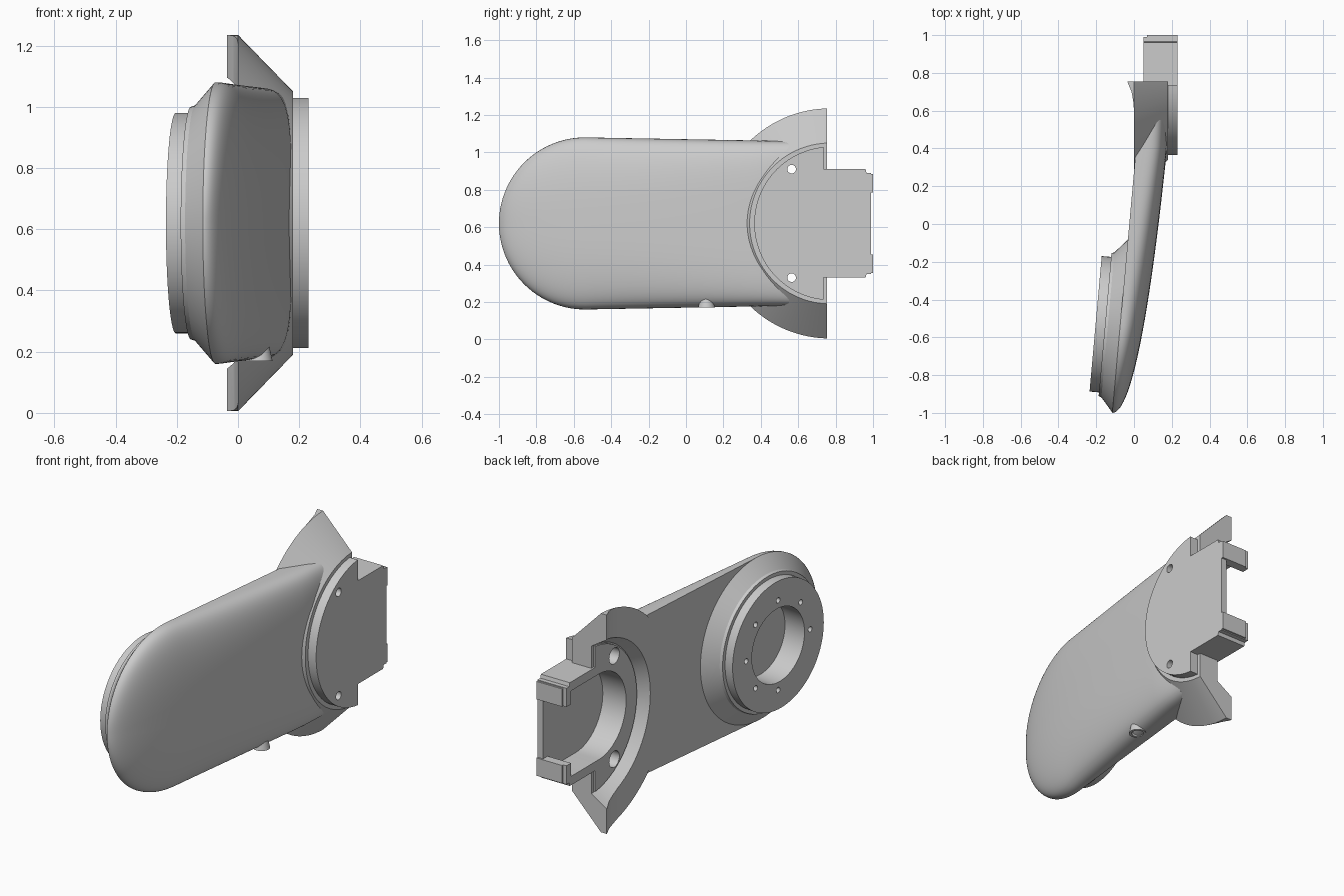
import bpy, bmesh, math
from mathutils import Vector

old = bpy.data.objects.get("Cube")
if old:
    bpy.data.objects.remove(old, do_unlink=True)

grey = bpy.data.materials.new("matte grey")
grey.use_nodes = True
grey.diffuse_color = (0.6, 0.6, 0.6, 1)
for node in grey.node_tree.nodes:
    if node.type == 'BSDF_PRINCIPLED':
        node.inputs["Base Color"].default_value = (0.6, 0.6, 0.6, 1)

MID = 0.62      # height of the centre line
HUB = 0.77      # y of the rear mount centre


def loft(name, rings):
    """Closed solid through rings of equal point count."""
    bm = bmesh.new()
    loops = [[bm.verts.new(p) for p in ring] for ring in rings]
    n = len(loops[0])
    for a, b in zip(loops, loops[1:]):
        for i in range(n):
            j = (i + 1) % n
            bm.faces.new((a[i], a[j], b[j], b[i]))
    bm.faces.new(loops[0][::-1])
    bm.faces.new(loops[-1])
    bmesh.ops.recalc_face_normals(bm, faces=bm.faces[:])
    mesh = bpy.data.meshes.new(name)
    bm.to_mesh(mesh)
    bm.free()
    ob = bpy.data.objects.new(name, mesh)
    bpy.context.collection.objects.link(ob)
    mesh.materials.append(grey)
    return ob


def lathe(name, profile, origin, axis, n=72):
    """Solid of revolution from (height, radius) pairs."""
    q = Vector(axis).to_track_quat('Z', 'Y')
    turn = [2 * math.pi * i / n for i in range(n)]
    return loft(name, [[Vector(origin) + q @ Vector((r * math.cos(a), r * math.sin(a), h))
                        for a in turn] for h, r in profile])


def prism(name, pts, lo, hi, axis):
    """Outline extruded along x or z."""
    place = (lambda h, u, v: (h, u, v)) if axis == 'x' else (lambda h, u, v: (u, v, h))
    return loft(name, [[place(h, u, v) for u, v in pts] for h in (lo, hi)])


def cut(targets, cutter):
    """Subtract the cutter from every target, then discard it."""
    cutter.hide_render = True
    for ob in targets:
        mod = ob.modifiers.new("cut", 'BOOLEAN')
        mod.operation = 'DIFFERENCE'
        mod.solver = 'EXACT'
        mod.object = cutter
        bpy.context.view_layer.objects.active = ob
        bpy.ops.object.modifier_apply(modifier=mod.name)
    bpy.data.objects.remove(cutter, do_unlink=True)


def mirrored(half):
    """Complete a (y, offset) outline symmetric about the centre line."""
    return [(y, MID + o) for y, o in half] + [(y, MID - o) for y, o in reversed(half) if o > 0]


# Arm body: soft sections that grow from the rounded nose
def section(y, n=48):
    u = y + 1
    x_in = -0.115 + 0.09 * u
    depth = min(-0.115 + 0.245 * math.sqrt(u), 0.175) - x_in
    if y < -0.54:
        w = math.sqrt(0.46 ** 2 - (y + 0.54) ** 2)
    else:
        w = 0.46 - 0.018 * (y + 0.54)
    power = 2 / (2.4 + 0.7 * u + 0.5 * u ** 3)
    ring = []
    for i in range(n + 1):
        a = math.pi * i / n
        c, s = math.cos(a), max(math.sin(a), 0)
        s = 0 if i in (0, n) else s
        ring.append((x_in + depth * s ** power, y,
                     MID + w * math.copysign(abs(c) ** power, c)))
    return ring


STEPS = 44
body = loft("arm_body", [section(-0.9995 + 1.55 * (i / STEPS) ** 2) for i in range(STEPS + 1)])

# Teardrop scoop in the nose
scoop = lathe("scoop_cutter", [(0.27 * math.sin(t), max(math.cos(t), 0.01)) for t in
              [math.pi * (i / 24 - 0.5) for i in range(25)]], (0, 0, 0), (0, 0, 1), 40)
tilt = math.radians(17.4)
for v in scoop.data.vertices:
    across, side, along = v.co.x * 0.055, v.co.y * 0.055, v.co.z
    v.co = (-0.012 + across * math.cos(tilt) + along * math.sin(tilt),
            -0.715 - across * math.sin(tilt) + along * math.cos(tilt), MID + side)
cut([body], scoop)

# Round flange on the inner side, with a bore and bolt holes
out = Vector((-1, 0.09, 0)).normalized()
centre = Vector((-0.0736, -0.54, MID))
flange = lathe("round_flange", [(0, 0.46), (0.065, 0.385), (0.08, 0.38), (0.08, 0.36),
                                (0.13, 0.36)], centre, out, 96)
cut([flange], lathe("bore_cutter", [(-0.1, 0.208), (0.2, 0.208)], centre, out))
along = Vector((0.09, 1, 0)).normalized()
for k in range(8):
    if k != 5:
        a = math.pi * k / 4
        # angle zero points to the rear, quarter turn points up
        spot = centre - along * 0.252 * math.cos(a + math.pi) + Vector((0, 0, 0.252 * math.sin(a)))
        cut([flange], lathe("bolt_cutter", [(0.05, 0.015), (0.2, 0.015)], spot, out, 20))

# Flared rear skirt, trimmed flat behind and curved at the lips
hub = (0, HUB, MID)
skirt = lathe("flared_skirt", [(-0.06, 0.615), (0, 0.615), (0.18, 0.43)], hub, (1, 0, 0), 128)
cut([skirt], prism("trim_cutter", [(-0.2, 0), (0, 0), (0, 0.6), (-0.004, 0.65), (-0.013, 0.7),
                                   (-0.036, 0.755), (0.4, 0.755), (0.4, 1.6), (-0.2, 1.6)],
                   -0.3, 1.6, 'z'))

# Mounting plate with its rear tab
arc = []
for i in range(25):
    a = math.pi - i * (math.pi / 2 - 0.098) / 24 if i < 24 else math.pi / 2 + 0.098
    arc.append((0.775 + 0.41 * math.cos(a), 0.41 * math.sin(a) if i else 0))
plate = prism("mounting_plate", mirrored(arc + [(0.735, 0.29), (0.96, 0.29), (0.965, 0.27),
                                               (0.99, 0.27)]), 0.05, 0.23, 'x')
lips = []
for side in (1, -1):
    lo, hi = sorted((MID + side * 0.165, MID + side * 0.265))
    lips.append(prism("tab_hook", [(0.98, lo), (1.0, lo), (1.0, hi), (0.98, hi)], 0.07, 0.23, 'x'))

# Dished underside, long slot and screw holes shared by the rear parts
cut([body, skirt], lathe("dish_cutter", [(-0.09, 0.51), (0.06, 0.415)], hub, (1, 0, 0), 96))
end = [(0.70 - 0.24 * math.cos(t), 0.24 * math.sin(t))
       for t in [math.pi / 2 * i / 16 for i in range(17)]]
cut([body, skirt, plate], prism("slot_cutter", mirrored(end + [(0.95, 0.24), (0.95, 0.165),
                                                               (1.1, 0.165)]), -0.1, 0.195, 'x'))
for side in (1, -1):
    cut([body, skirt, plate],
        lathe("screw_cutter", [(-0.1, 0.045), (0.11, 0.045), (0.11, 0.023), (0.3, 0.023)],
              (0, 0.565, MID + side * 0.29), (1, 0, 0), 32))

# Small hollow spout on the underside
spout = lathe("drain_spout", [(0.17, 0.045), (0.28, 0.02)], (0.068, 0.11, 0), (0, 0, 1), 32)
cut([spout], lathe("spout_cutter", [(0.1, 0.031), (0.2, 0.031)], (0.068, 0.11, 0), (0, 0, 1), 32))

# Smooth shading with crisp edges
for ob in bpy.context.view_layer.objects:
    ob.select_set(False)
for ob in [body, flange, skirt, plate, spout] + lips:
    ob.select_set(True)
    bpy.context.view_layer.objects.active = ob
    bpy.ops.object.shade_smooth_by_angle(angle=math.radians(30))
    ob.select_set(False)
